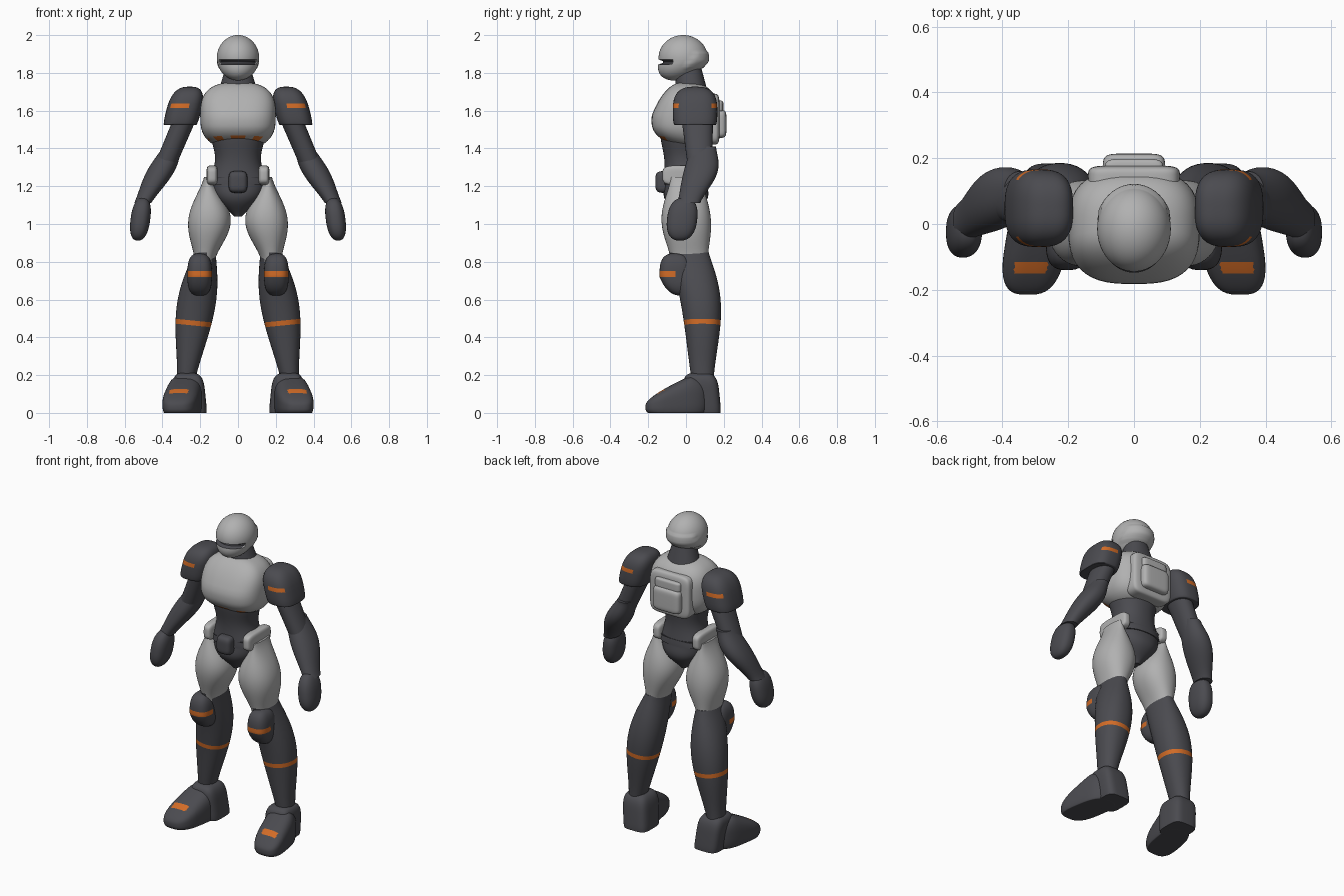
import bpy, bmesh, math
from mathutils import Vector

if "Cube" in bpy.data.objects:
    bpy.data.objects.remove(bpy.data.objects["Cube"])


def material(name, rgb):
    mat = bpy.data.materials.new(name)
    mat.use_nodes = True
    mat.diffuse_color = (*rgb, 1)
    mat.node_tree.nodes["Principled BSDF"].inputs["Base Color"].default_value = (*rgb, 1)
    return mat


LIGHT = material("light_grey", (0.44, 0.44, 0.44))
DARK = material("dark_grey", (0.07, 0.07, 0.08))
ORANGE = material("orange", (0.65, 0.15, 0.02))


def signed_power(value, exponent):
    return math.copysign(abs(value) ** exponent, value)


def skin(name, sections, power, mat, accent=None, rule=None, cuts=(), shape=None, pair=False):
    """Join stacked rounded sections, each a centre and two radii, into one smooth part."""
    sides = 44
    bm = bmesh.new()
    rings = []
    for centre, radius_x, radius_y in sections:
        ring = []
        for k in range(sides):
            angle = math.tau * k / sides
            x = radius_x * signed_power(math.cos(angle), 2 / power)
            y = radius_y * signed_power(math.sin(angle), 2 / power)
            ring.append(bm.verts.new(centre + Vector((x, y, 0))))
        rings.append(ring)
    for lower, upper in zip(rings, rings[1:]):
        for k in range(sides):
            n = (k + 1) % sides
            bm.faces.new((lower[k], lower[n], upper[n], upper[k]))
    bm.faces.new(rings[0][::-1])
    bm.faces.new(rings[-1])
    for point, normal in cuts:
        bmesh.ops.bisect_plane(bm, geom=bm.verts[:] + bm.edges[:] + bm.faces[:],
                               plane_co=point, plane_no=normal)
    bmesh.ops.recalc_face_normals(bm, faces=bm.faces)
    bm.normal_update()
    if rule:
        for face in bm.faces:
            face.material_index = int(rule(face.calc_center_median(), face.normal))
    if shape:
        for vert in bm.verts:
            shape(vert.co)
    mesh = bpy.data.meshes.new(name)
    bm.to_mesh(mesh)
    bm.free()
    mesh.materials.append(mat)
    if accent:
        mesh.materials.append(accent)
    part = bpy.data.objects.new(name, mesh)
    bpy.context.collection.objects.link(part)
    if pair:
        part.modifiers.new("Mirror", "MIRROR")
    bpy.ops.object.select_all(action="DESELECT")
    part.select_set(True)
    bpy.context.view_layer.objects.active = part
    bpy.ops.object.shade_smooth_by_angle(angle=math.radians(40))


def blob(name, low, high, power, mat, **options):
    """Rounded box or ellipsoid that fills the space between two corners."""
    low, high = Vector(low), Vector(high)
    middle, half = (low + high) / 2, (high - low) / 2
    sections = []
    rings = 40
    for i in range(rings + 1):
        angle = math.pi * 0.49 * (2 * i / rings - 1)
        rise = signed_power(math.sin(angle), 2 / power)
        spread = math.cos(angle) ** (2 / power)
        sections.append((middle + Vector((0, 0, half.z * rise)), half.x * spread, half.y * spread))
    skin(name, sections, power, mat, **options)


def limb(name, start, end, start_radii, end_radii, mat, bulge=(0, 0), bend=(0, 0), peak=0.5, **options):
    """Tapered limb that swells and bends most at the peak of its length."""
    sections = []
    rings = 30
    for i in range(rings + 1):
        t = i / rings
        swell = abs(math.sin(math.pi * t ** (math.log(0.5) / math.log(peak)))) ** 1.5
        centre = Vector(start).lerp(Vector(end), t) + swell * Vector((*bend, 0))
        radii = Vector(start_radii).lerp(Vector(end_radii), t) + swell * Vector(bulge)
        sections.append((centre, radii.x, radii.y))
    skin(name, sections, 2.2, mat, **options)


def level(*heights, slope=0):
    return [((0.25, 0, height), (-slope, 0, 1)) for height in heights]


# Helmet: sunken eye slit, raised band round the back, chin pushed forward
def shape_helmet(co):
    if abs(co.x) < 0.095 and co.y < -0.05 and 1.846 < co.z < 1.868:
        co.y += 0.022
    elif 1.82 < co.z < 1.91 and co.y > (co.z - 1.82) * 0.6:
        co.xy = co.xy * 1.06
    co.y -= max(0, 1.86 - co.z) / 2


def eye_slit(centre, normal):
    return abs(centre.x) < 0.092 and centre.y < -0.05 and 1.843 < centre.z < 1.871


blob("helmet", (-0.112, -0.145, 1.76), (0.112, 0.115, 2), 2, LIGHT, accent=DARK,
     rule=eye_slit, cuts=level(1.843, 1.871), shape=shape_helmet)
limb("neck", (0, 0.03, 1.68), (0, 0.015, 1.83), (0.11, 0.09), (0.065, 0.065), DARK)


# Chest shell: slopes back at the top, front rim lifted and dashed with orange
def shape_chest(co):
    if co.y < 0:
        co.y *= 1 - 2.2 * max(0, co.z - 1.57)
        co.z += 0.2 * -co.y * max(0, min(1, (1.52 - co.z) * 10))


def rim_dash(centre, normal):
    dash = math.sin(math.atan2(centre.x, -centre.y) * 9 + 1.5) > 0.1
    return dash and centre.y < -0.05 and 1.42 < centre.z < 1.445


blob("chest", (-0.2, -0.183, 1.4), (0.2, 0.165, 1.75), 2.8, LIGHT, accent=ORANGE,
     rule=rim_dash, cuts=level(1.42, 1.445), shape=shape_chest)

# Back pack in three steps
for name, width, bottom, top, back in (("pack_frame", 0.14, 1.42, 1.69, 0.178),
                                       ("pack_ridge", 0.09, 1.59, 1.655, 0.198),
                                       ("pack_box", 0.095, 1.455, 1.605, 0.214)):
    blob(name, (-width, 0.08, bottom), (width, back, top), 6, LIGHT)

# Waist, pelvis and belt parts
limb("waist", (0, -0.01, 1.46), (0, 0, 1.21), (0.14, 0.125), (0.16, 0.118), DARK,
     bulge=(-0.028, -0.012))
limb("pelvis", (0, 0, 1.25), (0, 0, 1.04), (0.165, 0.115), (0.02, 0.04), DARK,
     bulge=(0.035, 0.04), peak=0.55)
blob("buckle", (-0.05, -0.162, 1.165), (0.05, -0.05, 1.28), 4, DARK)
blob("hip_pad", (0.107, -0.125, 1.205), (0.167, 0.11, 1.31), 4, LIGHT, pair=True)

# Legs
limb("thigh", (0.16, 0, 1.25), (0.177, 0.018, 0.8), (0.02, 0.08), (0.054, 0.097), LIGHT,
     bulge=(0.075, 0.042), bend=(-0.018, -0.008), pair=True)


def shin_band(centre, normal):
    return abs(centre.z - 0.477 - 0.1 * (centre.x - 0.25)) < 0.013


limb("shin", (0.175, 0.015, 0.85), (0.28, 0.09, 0.14), (0.057, 0.105), (0.045, 0.055), DARK,
     accent=ORANGE, rule=shin_band, cuts=level(0.464, 0.49, slope=0.1),
     bulge=(0.05, 0.02), bend=(0.005, 0.035), peak=0.4, pair=True)


def shape_knee(co):
    co.y += 0.4 * max(0, 0.72 - co.z)


def knee_band(centre, normal):
    return 0.72 < centre.z < 0.75 and centre.y < -0.05


blob("knee_pad", (0.138, -0.14, 0.62), (0.268, 0.03, 0.845), 2.8, DARK, accent=ORANGE,
     rule=knee_band, cuts=level(0.72, 0.75), shape=shape_knee, pair=True)


# Boots: wedge toe turned outward, block heel, flat soles
def shape_toe(co):
    co.z = max(0, co.z * min(1, 0.93 + 2.5 * co.y))
    co.x -= 0.17 * (co.y + 0.05)


def shape_heel(co):
    co.z = max(0, co.z)
    co.x += 0.1 * co.z
    co.y -= 0.1 * co.z


def toe_band(centre, normal):
    return normal.z > 0.4 and abs(centre.x - 0.3) < 0.05 and -0.15 < centre.y < -0.115


blob("boot_toe", (0.2, -0.215, -0.05), (0.39, 0.12, 0.2), 3, DARK, accent=ORANGE, rule=toe_band,
     cuts=[((0, y, 0), (0, 1, 0)) for y in (-0.15, -0.115)], shape=shape_toe, pair=True)
blob("boot_heel", (0.163, 0, -0.05), (0.33, 0.187, 0.212), 4, DARK, shape=shape_heel, pair=True)


# Arms
def shape_shoulder(co):
    co.z = max(1.525, co.z)
    co.x += 0.25 * (1.62 - co.z)


def shoulder_band(centre, normal):
    return abs(centre.z - 1.627) < 0.012 and abs(centre.x - 0.31) < 0.045 and abs(normal.y) > 0.4


def shape_hand(co):
    co.x -= 0.12 * (co.z - 1.03)
    co.y += 0.1 * (co.z - 1.03)


blob("shoulder_pad", (0.19, -0.07, 1.46), (0.375, 0.166, 1.727), 2.8, DARK, accent=ORANGE,
     rule=shoulder_band, cuts=level(1.615, 1.639), shape=shape_shoulder, pair=True)
limb("upper_arm", (0.25, 0.055, 1.63), (0.39, 0.075, 1.3), (0.062, 0.088), (0.058, 0.065), DARK, pair=True)
limb("forearm", (0.345, 0.095, 1.41), (0.505, 0.015, 1.11), (0.05, 0.065), (0.045, 0.06), DARK,
     bulge=(0.025, 0.027), bend=(-0.005, 0.018), peak=0.45, pair=True)
blob("hand", (0.464, -0.1, 0.912), (0.568, 0.06, 1.14), 2.4, DARK, shape=shape_hand, pair=True)
